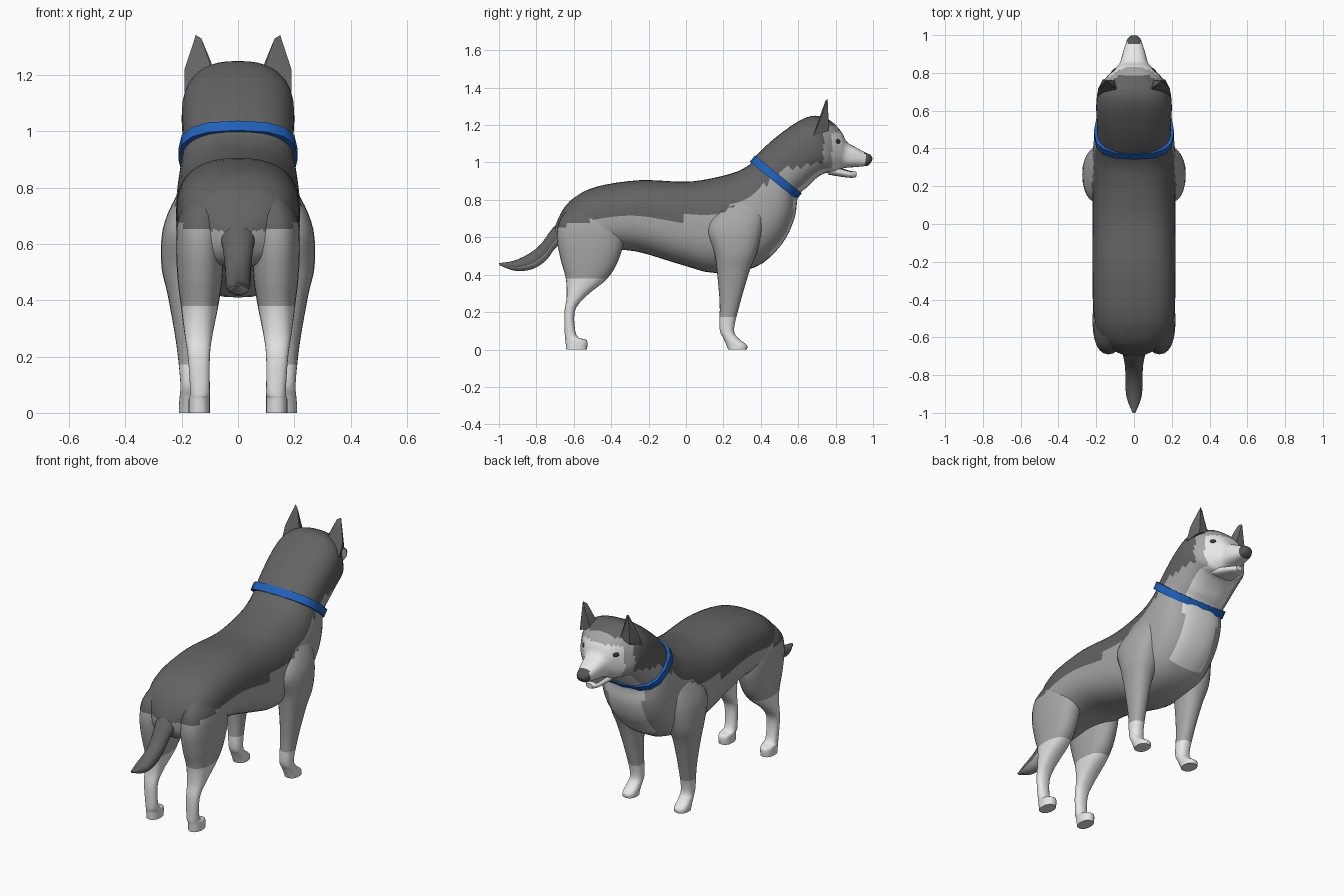
import bpy, bmesh, math
from mathutils import Vector

if "Cube" in bpy.data.objects:
    bpy.data.objects.remove(bpy.data.objects["Cube"])


def material(name, rgb):
    m = bpy.data.materials.new(name)
    m.diffuse_color = (*rgb, 1)
    m.use_nodes = True
    m.node_tree.nodes["Principled BSDF"].inputs["Base Color"].default_value = m.diffuse_color
    return m


MATS = [material("dark grey fur", (0.125, 0.125, 0.125)),
        material("mid grey fur", (0.39, 0.39, 0.39)),
        material("pale fur", (0.80, 0.80, 0.80)),
        material("nose charcoal", (0.09, 0.09, 0.09)),
        material("eye black", (0.04, 0.04, 0.04)),
        material("collar blue", (0.015, 0.12, 0.50))]
DARK, MID, PALE, NOSE, EYE, BLUE = range(6)


def smooth_path(rows, steps):
    """Catmull-Rom interpolation of rows of numbers."""
    out = []
    for i in range(len(rows) - 1):
        a, b, c, d = (rows[max(i - 1, 0)], rows[i], rows[i + 1], rows[min(i + 2, len(rows) - 1)])
        for k in range(steps):
            t = k / steps
            out.append([0.5 * (2 * q + (r - p) * t + (2 * p - 5 * q + 4 * r - s) * t * t
                               + (3 * q - p - 3 * r + s) * t ** 3) for p, q, r, s in zip(a, b, c, d)])
    return out + [list(rows[-1])]


def ring(centre, u, v, n, p):
    """Superellipse ring spanned by the half-axes u and v."""
    pts = []
    for i in range(n):
        a = 2 * math.pi * i / n
        c, s = math.cos(a), math.sin(a)
        pts.append(centre + u * math.copysign(abs(c) ** (2 / p), c) + v * math.copysign(abs(s) ** (2 / p), s))
    return pts


def finish(bm, name, rule, angle=50):
    bmesh.ops.recalc_face_normals(bm, faces=bm.faces)
    for f in bm.faces:
        f.material_index = rule(f.calc_center_median(), f.normal) if callable(rule) else rule
    me = bpy.data.meshes.new(name)
    bm.to_mesh(me)
    bm.free()
    for m in MATS:
        me.materials.append(m)
    ob = bpy.data.objects.new(name, me)
    bpy.context.collection.objects.link(ob)
    bpy.ops.object.select_all(action='DESELECT')
    ob.select_set(True)
    bpy.context.view_layer.objects.active = ob
    bpy.ops.object.shade_smooth_by_angle(angle=math.radians(angle))
    return ob


def loft(name, rings, rule, closed=False):
    bm = bmesh.new()
    vs = [[bm.verts.new(p) for p in r] for r in rings]
    n = len(rings[0])
    pairs = list(zip(vs, vs[1:])) + ([(vs[-1], vs[0])] if closed else [])
    for a, b in pairs:
        for i in range(n):
            j = (i + 1) % n
            bm.faces.new((a[i], a[j], b[j], b[i]))
    if not closed:
        bm.faces.new(vs[0])
        bm.faces.new(vs[-1])
    return finish(bm, name, rule)


def spine_loft(name, rows, rule, n=40, p=2.5, steps=4):
    """Rows: top y, top z, bottom y, bottom z, half width."""
    rings = []
    for ty, tz, by, bz, w in smooth_path(rows, steps):
        t, b = Vector((0, ty, tz)), Vector((0, by, bz))
        rings.append(ring((t + b) / 2, (t - b) / 2, Vector((w, 0, 0)), n, p))
    return loft(name, rings, rule)


def leg_loft(name, rows, side, rule):
    """Rows: z, back y, front y, inner x, outer x."""
    rings = []
    for z, y0, y1, x0, x1 in smooth_path(rows, 4):
        rings.append(ring(Vector((side * (x0 + x1) / 2, (y0 + y1) / 2, z)),
                          Vector((0, (y1 - y0) / 2, 0)), Vector(((x1 - x0) / 2, 0, 0)), 24, 2.3))
    return loft(name, rings, rule)


# Lower edge of the dark saddle, as height along y
SADDLE = [(-1.1, 0.60), (-0.75, 0.63), (-0.62, 0.67), (-0.4, 0.72), (0, 0.70), (0.2, 0.74),
          (0.4, 0.86), (0.52, 0.96), (0.7, 1.0), (1.2, 1.0)]


def is_dark(c):
    if c.y > 0.735:
        return c.y < 0.78 and c.z > 1.19
    for (y0, z0), (y1, z1) in zip(SADDLE, SADDLE[1:]):
        if y0 <= c.y <= y1:
            return c.z > z0 + (z1 - z0) * (c.y - y0) / (y1 - y0)
    return True


def coat(c, n):
    if c.y > 0.958:
        return NOSE
    if is_dark(c):
        return DARK
    if c.y > 0.78 and (c.z < 1.16 or c.y > 0.84):
        return PALE
    if c.y > 0.44 and abs(c.x) < 0.12 and c.z < 0.97:
        return PALE
    return MID


# Body, neck and head in one loft
spine_loft("body_and_head", [
    (-0.70, 0.66, -0.69, 0.58, 0.05), (-0.66, 0.745, -0.64, 0.53, 0.14),
    (-0.60, 0.81, -0.56, 0.52, 0.19), (-0.48, 0.87, -0.44, 0.53, 0.215),
    (-0.25, 0.905, -0.27, 0.525, 0.22), (0.0, 0.897, -0.03, 0.455, 0.22),
    (0.15, 0.918, 0.15, 0.41, 0.22), (0.27, 0.95, 0.37, 0.44, 0.222),
    (0.33, 0.982, 0.51, 0.56, 0.215), (0.35, 1.0, 0.58, 0.70, 0.205),
    (0.37, 1.03, 0.60, 0.82, 0.195), (0.44, 1.10, 0.65, 0.87, 0.197),
    (0.52, 1.165, 0.69, 0.91, 0.20), (0.61, 1.225, 0.735, 0.94, 0.197),
    (0.69, 1.25, 0.77, 0.945, 0.18), (0.77, 1.225, 0.795, 0.945, 0.14),
    (0.83, 1.165, 0.82, 0.96, 0.10), (0.86, 1.11, 0.845, 0.97, 0.075),
    (0.91, 1.08, 0.90, 0.975, 0.06), (0.965, 1.05, 0.955, 0.98, 0.042),
    (0.985, 1.042, 0.975, 0.985, 0.034), (0.998, 1.022, 0.99, 1.0, 0.02)], coat)

# Lower jaw, with a dark mouth lining on top
spine_loft("lower_jaw", [
    (0.75, 0.99, 0.76, 0.935, 0.08), (0.82, 0.972, 0.82, 0.925, 0.06),
    (0.88, 0.955, 0.88, 0.918, 0.042), (0.912, 0.95, 0.91, 0.922, 0.02)],
    lambda c, n: NOSE if n.z > 0.8 and c.y < 0.89 else PALE, n=20)

# Tail
spine_loft("tail", [
    (-0.63, 0.74, -0.66, 0.57, 0.07), (-0.72, 0.64, -0.70, 0.54, 0.055),
    (-0.775, 0.565, -0.75, 0.475, 0.047), (-0.835, 0.515, -0.82, 0.43, 0.045),
    (-0.92, 0.475, -0.91, 0.42, 0.04), (-1.0, 0.462, -0.997, 0.45, 0.008)],
    lambda c, n: MID if n.z < -0.35 else DARK, n=20, p=2)

# Collar band
top, bottom = Vector((0, 0.36, 1.017)), Vector((0, 0.60, 0.822))
mid, half = (top + bottom) / 2, (top - bottom) / 2
along = half.cross(Vector((1, 0, 0))).normalized() * 0.022
loft("collar", [ring(mid + along * k, half * s, Vector((0.204 * s, 0, 0)), 16, 2.7)
                for k, s in ((-1, 0.94), (-1, 1.04), (1, 1.04), (1, 0.94))], BLUE, closed=True)

HIND = [(0, -0.64, -0.53, 0.10, 0.175), (0.05, -0.645, -0.53, 0.10, 0.175),
        (0.075, -0.648, -0.585, 0.10, 0.17), (0.20, -0.65, -0.595, 0.10, 0.178),
        (0.28, -0.638, -0.54, 0.09, 0.19), (0.38, -0.643, -0.42, 0.07, 0.203),
        (0.48, -0.67, -0.36, 0.055, 0.215), (0.60, -0.69, -0.33, 0.05, 0.22),
        (0.70, -0.67, -0.36, 0.05, 0.21), (0.78, -0.60, -0.42, 0.08, 0.16)]
FRONT = [(0, 0.225, 0.325, 0.13, 0.21), (0.025, 0.215, 0.325, 0.13, 0.21),
         (0.06, 0.20, 0.28, 0.13, 0.207), (0.11, 0.18, 0.257, 0.13, 0.205),
         (0.25, 0.18, 0.29, 0.13, 0.22), (0.42, 0.165, 0.34, 0.12, 0.25),
         (0.52, 0.15, 0.38, 0.10, 0.272), (0.65, 0.11, 0.41, 0.10, 0.268),
         (0.76, 0.17, 0.42, 0.08, 0.225), (0.86, 0.26, 0.40, 0.08, 0.16)]

for side, label in ((1, "right"), (-1, "left")):
    # Legs
    leg_loft("hind_leg_" + label, HIND, side,
             lambda c, n: PALE if c.z < 0.38 else DARK if is_dark(c) else MID)
    leg_loft("front_leg_" + label, FRONT, side,
             lambda c, n: PALE if c.z < 0.17 else DARK if is_dark(c) else MID)

    # Pointed ear
    bm = bmesh.new()
    for x, y, z in ((0.085, 0.70, 1.20), (0.095, 0.72, 1.245), (0.19, 0.68, 1.14), (0.19, 0.715, 1.22),
                    (0.15, 0.757, 1.342), (0.13, 0.745, 1.33), (0.165, 0.765, 1.17), (0.10, 0.76, 1.19)):
        bm.verts.new((x * side, y, z))
    bmesh.ops.convex_hull(bm, input=bm.verts)
    finish(bm, "ear_" + label, DARK, 30)

    # Eye, seated on the head surface
    head = bpy.data.objects["body_and_head"]
    _, spot, normal, _ = head.closest_point_on_mesh(Vector((0.12 * side, 0.825, 1.115)))
    bm = bmesh.new()
    bmesh.ops.create_uvsphere(bm, u_segments=12, v_segments=8, radius=0.016)
    bmesh.ops.scale(bm, vec=(1.1, 0.8, 0.3), verts=bm.verts)
    bmesh.ops.transform(bm, verts=bm.verts, matrix=normal.to_track_quat('Z', 'Y').to_matrix().to_4x4())
    bmesh.ops.translate(bm, vec=spot, verts=bm.verts)
    finish(bm, "eye_" + label, EYE)
